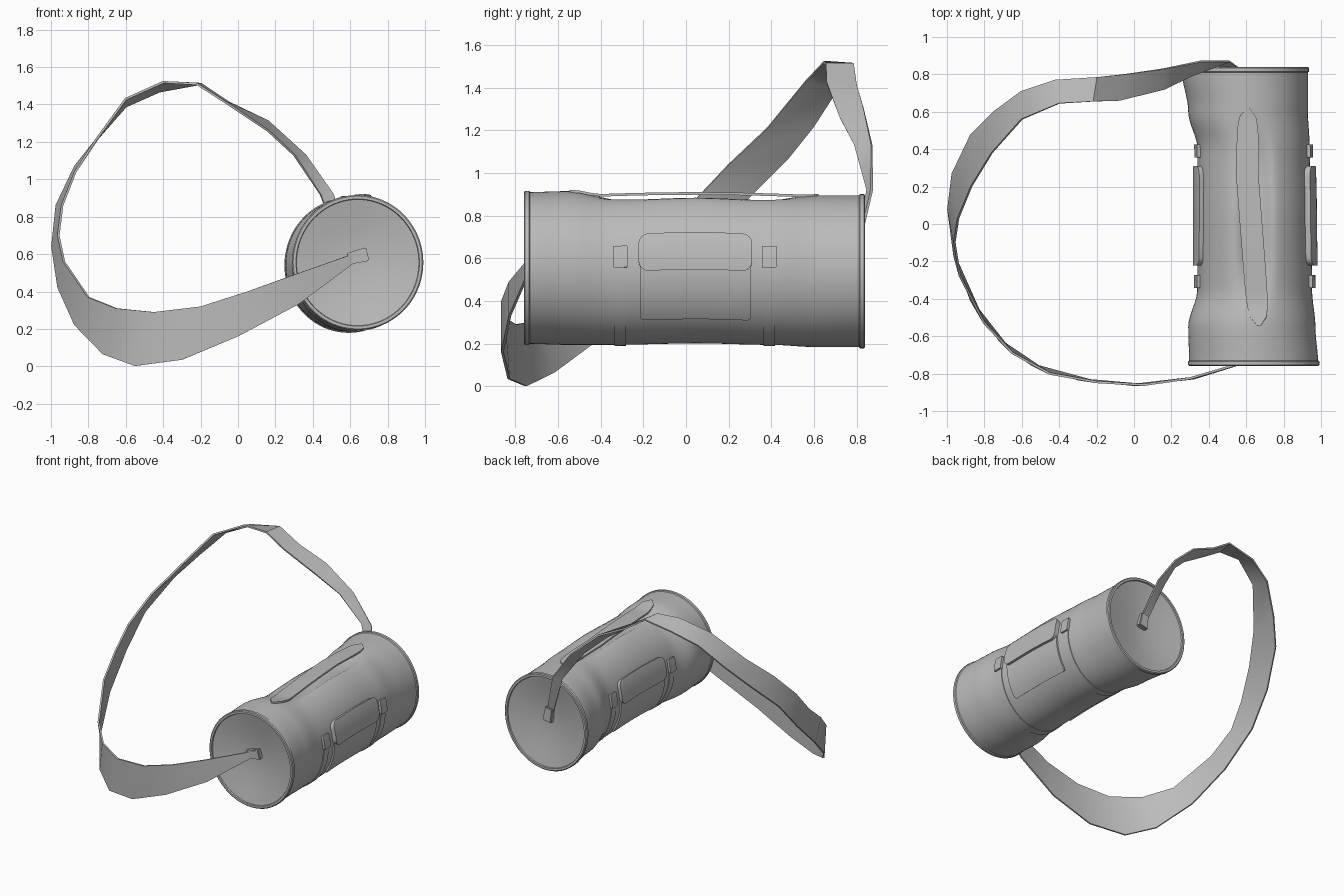
import bpy
import bmesh
from math import sin, cos, pi, radians, exp
from mathutils import Vector, Matrix

default_cube = bpy.data.objects.get("Cube")
if default_cube:
    bpy.data.objects.remove(default_cube, do_unlink=True)

# Single cloth colour
cloth = bpy.data.materials.new("grey cloth")
cloth.use_nodes = True
grey = (0.5, 0.5, 0.5, 1)
cloth.diffuse_color = grey
cloth.node_tree.nodes["Principled BSDF"].inputs["Base Color"].default_value = grey


def make_object(name, bm, smooth_angle, thickness=0):
    """Turn a bmesh into a shaded object, thickened first if asked."""
    bmesh.ops.recalc_face_normals(bm, faces=bm.faces)
    mesh = bpy.data.meshes.new(name)
    bm.to_mesh(mesh)
    bm.free()
    obj = bpy.data.objects.new(name, mesh)
    bpy.context.collection.objects.link(obj)
    mesh.materials.append(cloth)
    bpy.ops.object.select_all(action="DESELECT")
    obj.select_set(True)
    bpy.context.view_layer.objects.active = obj
    if thickness:
        solid = obj.modifiers.new("thickness", "SOLIDIFY")
        solid.thickness = thickness
        solid.offset = 0
        bpy.ops.object.modifier_apply(modifier=solid.name)
    bpy.ops.object.shade_smooth_by_angle(angle=radians(smooth_angle))


def bridge_rows(bm, rows, closed=False):
    """Join neighbouring rows of vertices with quads."""
    for low, high in zip(rows, rows[1:]):
        count = len(low)
        for i in range(count if closed else count - 1):
            j = (i + 1) % count
            bm.faces.new((low[i], low[j], high[j], high[i]))


# Sagging cylinder: y, centre x, centre z, half width, half height
FRONT, BACK = -.75, .83
SECTIONS = [
    (FRONT, .64, .555, .345, .355),
    (-.55, .63, .555, .34, .36),
    (-.35, .645, .545, .307, .35),
    (.05, .643, .555, .303, .353),
    (.4, .64, .545, .3, .35),
    (.6, .61, .54, .32, .355),
    (BACK, .592, .54, .338, .355),
]


def section(y):
    y = min(max(y, FRONT), BACK)
    for a, b in zip(SECTIONS, SECTIONS[1:]):
        if y <= b[0]:
            t = (y - a[0]) / (b[0] - a[0])
            t = t * t * (3 - 2 * t)
            return [p + (q - p) * t for p, q in zip(a[1:], b[1:])]


def skin(y, angle, lift=0.0):
    """Point on the bag, with a narrow hollow under the handle."""
    cx, cz, rx, rz = section(y)
    across = (sin(angle) - 1) / .035
    hollow = .05 * exp(-across * across) * exp(-((y - .05) / .4) ** 4)
    return Vector((cx + (rx + lift) * cos(angle), y,
                   cz + (rz + lift - hollow) * sin(angle)))


def ring(bm, y, lift=0.0, push=0.0, sides=80):
    points = [skin(y, 2 * pi * i / sides, lift) for i in range(sides)]
    return [bm.verts.new(p + Vector((0, push, 0))) for p in points]


# Bag body
bm = bmesh.new()
steps = 48
bridge_rows(bm, [ring(bm, FRONT + (BACK - FRONT) * i / steps)
                 for i in range(steps + 1)], closed=True)
make_object("bag_body", bm, 40)

# End panels: raised rim around a hollow disc
for name, y, out in (("front", FRONT, -1), ("back", BACK, 1)):
    bm = bmesh.new()
    profile = [(0, -.02), (.006, -.015), (.006, .004), (0, .009), (-.015, .009),
               (-.018, 0), (-.1, -.016), (-.2, -.034), (-.3, -.044)]
    rows = [ring(bm, y, lift, out * push) for lift, push in profile]
    bridge_rows(bm, rows, closed=True)
    bm.faces.new(rows[-1])
    make_object(name + "_end_panel", bm, 35)


def skin_patch(name, y0, y1, low, high, lift, corner=0.0, mirror=False, rows=16):
    """Raised plate that follows the bag between two angles in degrees."""
    bm = bmesh.new()
    low, high = radians(low), radians(high)
    radius = .34
    length = (high - low) * radius
    stops = [i / rows for i in range(rows + 1)]
    if corner:
        ends = [corner * f / length for f in (.07, .3, .6)]
        stops = sorted(stops + ends + [1 - e for e in ends])
    top, base = [], []
    for s in stops:
        edge = min(s, 1 - s) * length
        inset = 0
        if edge < corner:
            inset = corner - (corner ** 2 - (corner - edge) ** 2) ** .5
        angle = low + (high - low) * s
        angle = pi - angle if mirror else angle
        ys = [y0 + inset + (y1 - y0 - 2 * inset) * k / 10 for k in range(11)]
        top.append([bm.verts.new(skin(y, angle, lift)) for y in ys])
        base.append([bm.verts.new(skin(y, angle, -.01)) for y in ys])
    bridge_rows(bm, top)
    bridge_rows(bm, base)
    for side in (0, -1):
        bridge_rows(bm, [[r[side] for r in top], [r[side] for r in base]])
        bridge_rows(bm, [top[side], base[side]])
    make_object(name, bm, 40)


# Side pockets with flaps and strap tabs
for label, flip, flap_lift in (("left", False, .032), ("right", True, .024)):
    skin_patch(label + "_pocket", -.215, .305, -41, 18, .012, .02, flip)
    skin_patch(label + "_pocket_flap", -.222, .31, -1, 26, flap_lift, .045, flip)
    for place, y in (("front", -.308), ("back", .39)):
        skin_patch(f"{label}_{place}_strap_tab", y - .035, y + .035,
                   2, 18, .018, .006, flip, 4)

# Webbing bands passing under the bag
for place, y in (("front", -.308), ("back", .39)):
    skin_patch(place + "_under_band", y - .028, y + .028, -190, 10, .005, rows=48)


def ribbon(name, edges, thickness, smooth_angle):
    """Flat strap between two edge lines."""
    bm = bmesh.new()
    bridge_rows(bm, [[bm.verts.new(a), bm.verts.new(b)] for a, b in edges])
    make_object(name, bm, smooth_angle, thickness)


# Top handle, with rounded ends resting on the bag
handle = []
count = 24
for i in range(count + 1):
    t = i / count
    y = -.545 + 1.165 * t
    x = .668 - .06 * min(1, t * 1.5)
    half = .052 * (1 - abs(2 * t - 1) ** 8) ** .5 + .008
    z = skin(y, pi / 2).z + .004
    z = z if t in (0, 1) else max(z, .893 + .014 * sin(pi * t))
    handle.append(((x - half, y, z - .003), (x + half, y, z - .003)))
ribbon("top_handle", handle, .012, 40)

# Shoulder strap: inner edge and outer edge at each bend
STRAP = [
    (.64, -.725, .61, .63, -.725, .56),
    (.3, -.825, .49, .32, -.825, .33),
    (.05, -.86, .4, 0, -.86, .16),
    (-.2, -.845, .32, -.3, -.83, .035),
    (-.45, -.8, .29, -.55, -.75, .002),
    (-.65, -.69, .31, -.72, -.62, .065),
    (-.8, -.53, .37, -.87, -.41, .22),
    (-.93, -.28, .56, -.96, -.17, .42),
    (-.96, -.1, .7, -.993, .08, .64),
    (-.94, .03, .86, -.97, .27, .86),
    (-.87, .2, 1.04, -.87, .48, 1.07),
    (-.76, .38, 1.21, -.75, .6, 1.22),
    (-.6, .56, 1.43, -.6, .71, 1.39),
    (-.4, .645, 1.52, -.42, .77, 1.47),
    (-.22, .655, 1.51, -.2, .785, 1.51),
    (-.08, .66, 1.42, -.05, .8, 1.41),
    (.16, .72, 1.26, .16, .83, 1.31),
    (.3, .79, 1.13, .36, .87, 1.13),
    (.44, .85, .92, .51, .87, .92),
    (.56, .795, .6, .61, .795, .6),
]
ribbon("shoulder_strap", [(p[:3], p[3:]) for p in STRAP], .012, 30)

# Strap anchors set in the hollow of each end panel
for name, spot, tilt in (("front", (.64, -.72, .587), -14),
                         ("back", (.59, .798, .59), 80)):
    bm = bmesh.new()
    bmesh.ops.create_cube(bm, size=1)
    for v in bm.verts:
        taper = 1 if v.co.x > 0 else .8
        v.co = Vector((v.co.x * .11, v.co.y * .04, v.co.z * .075 * taper))
    bm.transform(Matrix.Translation(spot) @ Matrix.Rotation(radians(tilt), 4, "Y"))
    bmesh.ops.bevel(bm, geom=bm.edges[:], offset=.006, segments=2, affect="EDGES")
    make_object(name + "_strap_anchor", bm, 40)
